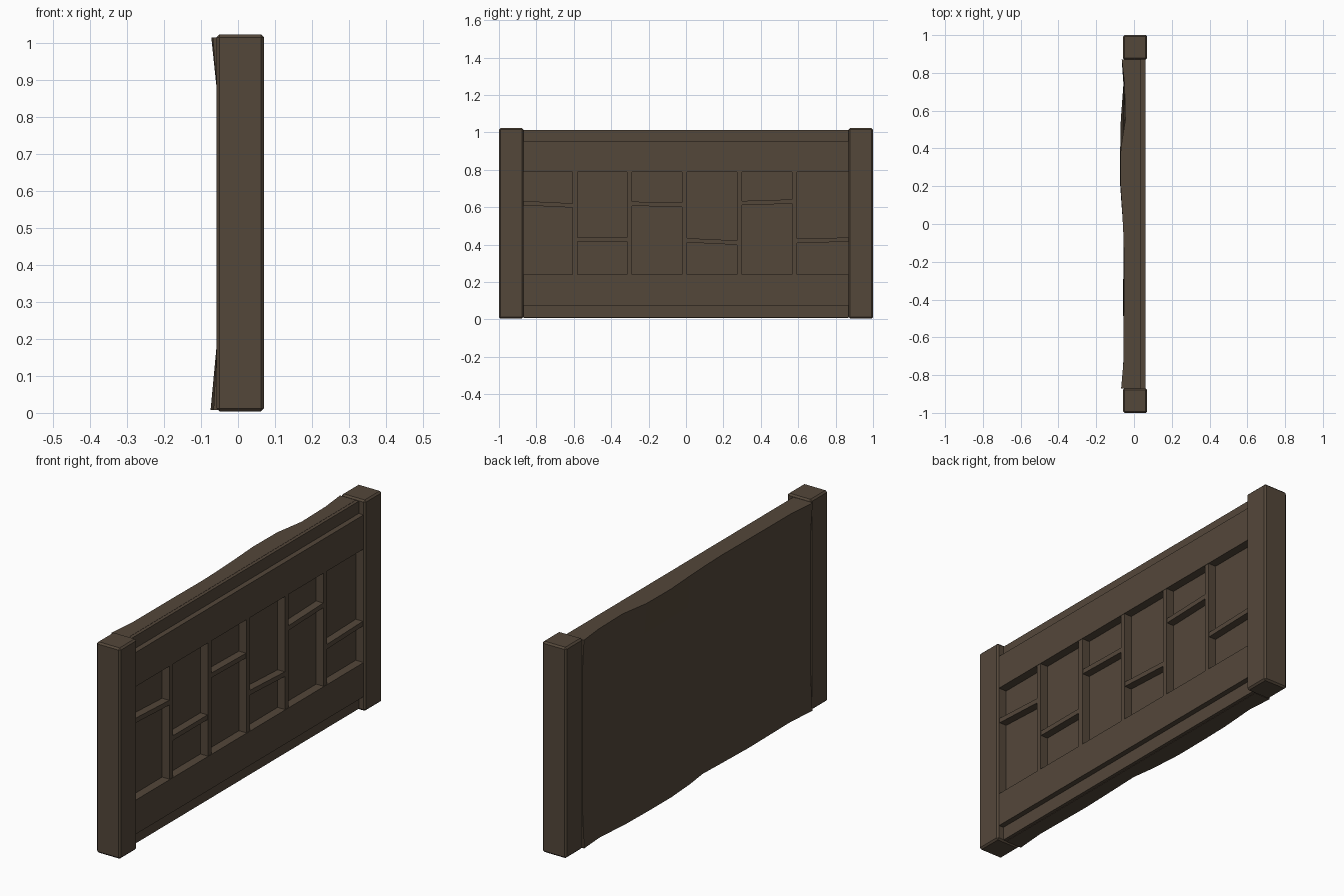
import bpy, bmesh

if "Cube" in bpy.data.objects:
    bpy.data.objects.remove(bpy.data.objects["Cube"])

wood = bpy.data.materials.new("dark brown wood")
wood.diffuse_color = (0.088, 0.063, 0.042, 1)
wood.use_nodes = True
wood.node_tree.nodes["Principled BSDF"].inputs["Base Color"].default_value = wood.diffuse_color


def finish(name, bm, bevel=0):
    bmesh.ops.recalc_face_normals(bm, faces=bm.faces)
    me = bpy.data.meshes.new(name)
    bm.to_mesh(me)
    bm.free()
    me.materials.append(wood)
    ob = bpy.data.objects.new(name, me)
    bpy.context.collection.objects.link(ob)
    if bevel:
        m = ob.modifiers.new("bevel", 'BEVEL')
        m.width = bevel
        m.segments = 1
    return ob


def loft(name, loops, bevel=0):
    """Solid skinned through matching closed loops, capped at both ends."""
    bm = bmesh.new()
    rings = [[bm.verts.new(p) for p in lp] for lp in loops]
    n = len(rings[0])
    for a, b in zip(rings, rings[1:]):
        for i in range(n):
            bm.faces.new((a[i], a[(i + 1) % n], b[(i + 1) % n], b[i]))
    bm.faces.new(rings[0])
    bm.faces.new(rings[-1])
    return finish(name, bm, bevel)


def bar(name, x0, x1, y0, y1, z0, z1, rise=0, bevel=0):
    """Box running along y, its far end optionally raised or lowered."""
    return loft(name, [[(x0, y, z0 + r), (x1, y, z0 + r), (x1, y, z1 + r), (x0, y, z1 + r)]
                       for y, r in ((y0, 0), (y1, rise))], bevel)


# end posts
for side, y in (("front", -1), ("back", 0.87)):
    bar(side + "_post", -0.058, 0.07, y, y + 0.13, 0.004, 1.022, 0, 0.008)

# back slab with warped top and bottom edges: (y, x at bottom, x at top)
warp = [(-0.87, -0.066, -0.068), (-0.72, -0.054, -0.055), (-0.4, -0.058, -0.054),
        (-0.2, -0.052, -0.052), (-0.06, -0.047, -0.056), (0.06, -0.063, -0.062),
        (0.22, -0.074, -0.072), (0.4, -0.073, -0.07), (0.55, -0.07, -0.046),
        (0.74, -0.056, -0.05), (0.87, -0.065, -0.064)]
loft("back_slab", [[(0.02, y, 0.008), (xb, y, 0.008), (-0.056, y, 0.2),
                    (-0.056, y, 0.86), (xt, y, 1.013), (0.02, y, 1.013)]
                   for y, xb, xt in warp])

# top and bottom: wide rail in front of a thinner backing strip
for side, s0, s1, r0, r1 in (("top", 0.79, 1.012, 0.788, 0.953),
                             ("bottom", 0.01, 0.23, 0.24, 0.075)):
    bar(side + "_strip", 0.0, 0.036, -0.87, 0.87, s0, s1)
    bar(side + "_rail", 0.0, 0.062, -0.87, 0.87, min(r0, r1), max(r0, r1))

# upright lattice bars
ups = [-0.594, -0.302, -0.008, 0.287, 0.581]
for i, y in enumerate(ups):
    bar(f"upright_bar_{i + 1}", 0.01, 0.06, y - 0.013, y + 0.013, 0.235, 0.793)

# slightly crooked cross bars: (lower z at start, rise)
cross = [(0.61, -0.013), (0.416, 0), (0.607, -0.006),
         (0.412, -0.014), (0.61, 0.009), (0.408, 0.007)]
edges = [-0.87] + ups + [0.87]
for i, (z, rise) in enumerate(cross):
    bar(f"cross_bar_{i + 1}", 0.01, 0.058, edges[i], edges[i + 1], z, z + 0.023, rise)
